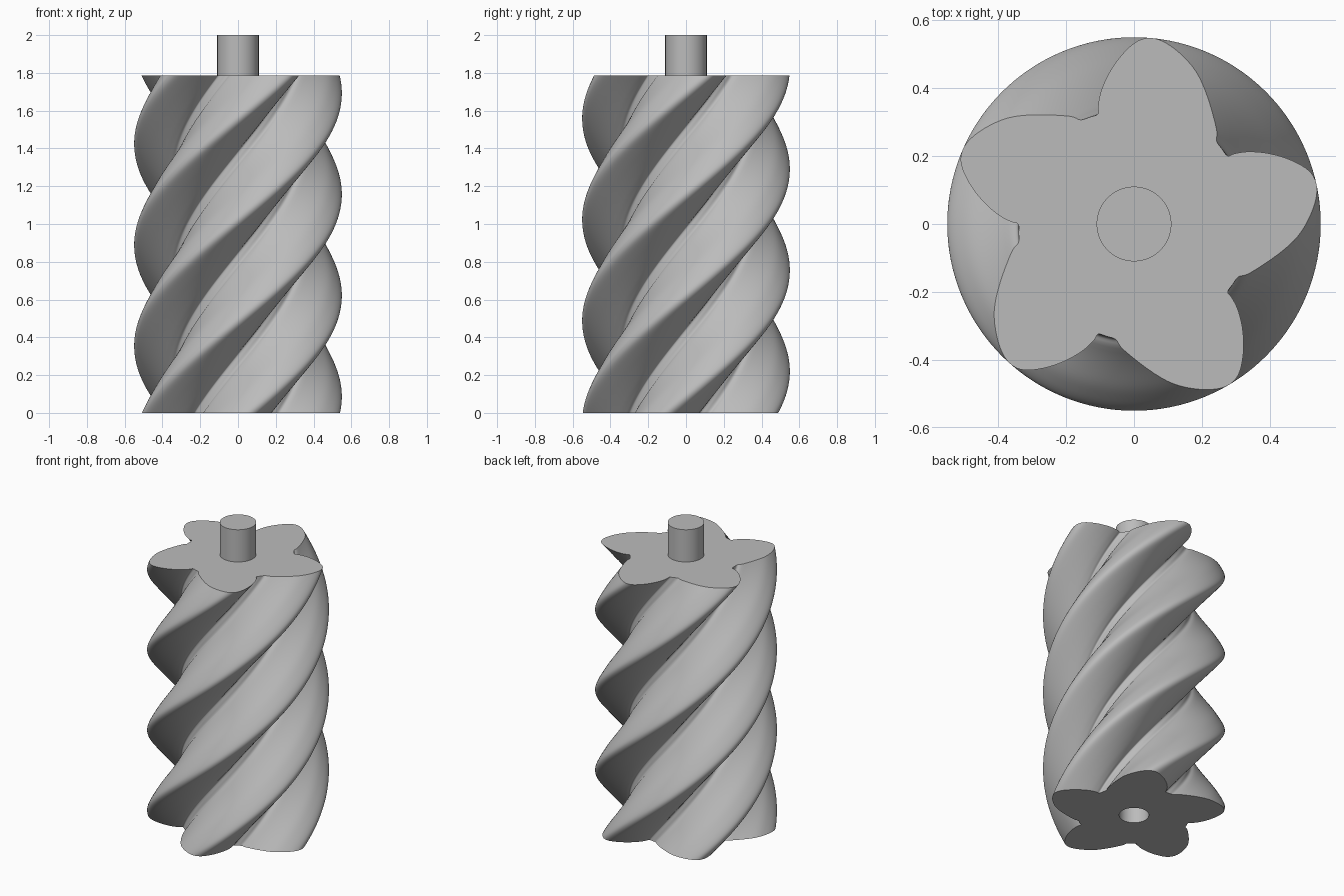
import bpy, bmesh, math
from mathutils import Vector, Matrix

cube = bpy.data.objects.get("Cube")
if cube:
    bpy.data.objects.remove(cube, do_unlink=True)

LOBES = 5
BODY_TOP = 1.785
TWIST = math.radians(240)
LAYERS = 120
HOLE_RADIUS, HOLE_DEPTH = 0.09, 0.21
SHAFT_RADIUS = 0.11

# One asymmetric lobe of the top section, from groove floor to groove floor
LOBE = [(0.276, -0.2), (0.291, -0.177), (0.308, -0.155), (0.34, -0.145),
        (0.423, -0.09), (0.483, -0.035), (0.521, 0.03), (0.538, 0.09),
        (0.532, 0.133), (0.505, 0.165), (0.45, 0.193), (0.39, 0.209),
        (0.335, 0.213), (0.295, 0.207)]

steel = bpy.data.materials.new("steel grey")
steel.use_nodes = True
GREY = (0.5, 0.5, 0.5, 1)
steel.diffuse_color = GREY
steel.node_tree.nodes["Principled BSDF"].inputs["Base Color"].default_value = GREY


def smooth_loop(points, steps):
    """Closed Catmull-Rom curve through the points."""
    out, n = [], len(points)
    for i in range(n):
        a, b, c, d = (points[(i + k) % n] for k in (-1, 0, 1, 2))
        for s in range(steps):
            t = s / steps
            out.append(0.5 * (2 * b + (c - a) * t
                              + (2 * a - 5 * b + 4 * c - d) * t ** 2
                              + (3 * b - a - 3 * c + d) * t ** 3))
    return out


def bridge(bm, low, high):
    n = len(low)
    for i in range(n):
        j = (i + 1) % n
        bm.faces.new((low[i], low[j], high[j], high[i]))


def ring(bm, points, z, angle=0):
    turn = Matrix.Rotation(angle, 2)
    return [bm.verts.new((*(turn @ p), z)) for p in points]


def finish(bm, name):
    bmesh.ops.recalc_face_normals(bm, faces=bm.faces)
    mesh = bpy.data.meshes.new(name)
    bm.to_mesh(mesh)
    bm.free()
    mesh.materials.append(steel)
    obj = bpy.data.objects.new(name, mesh)
    bpy.context.collection.objects.link(obj)
    bpy.ops.object.select_all(action="DESELECT")
    obj.select_set(True)
    bpy.context.view_layer.objects.active = obj
    bpy.ops.object.shade_smooth_by_angle(angle=math.radians(35))


# Full section: the lobe repeated around the axis
section = []
for k in range(LOBES):
    spin = Matrix.Rotation(k * math.tau / LOBES, 2)
    section += [spin @ Vector(p) for p in LOBE]
section = smooth_loop(section, 4)

# Rotor body: the section swept upward with a steady twist
bm = bmesh.new()
rings = []
for i in range(LAYERS + 1):
    t = i / LAYERS
    rings.append(ring(bm, section, BODY_TOP * t, TWIST * (t - 1)))
for low, high in zip(rings, rings[1:]):
    bridge(bm, low, high)
bm.faces.new(rings[-1])

# Underside with a blind centre hole
circle = [p.normalized() * HOLE_RADIUS for p in section]
mouth = ring(bm, circle, 0, -TWIST)
floor = ring(bm, circle, HOLE_DEPTH, -TWIST)
bridge(bm, mouth, rings[0])
bridge(bm, floor, mouth)
bm.faces.new(floor)
finish(bm, "rotor_body")

# Drive shaft on top
bm = bmesh.new()
shaft_bottom = BODY_TOP - 0.02
bmesh.ops.create_cone(bm, cap_ends=True, segments=96, radius1=SHAFT_RADIUS,
                      radius2=SHAFT_RADIUS, depth=2 - shaft_bottom,
                      matrix=Matrix.Translation((0, 0, (2 + shaft_bottom) / 2)))
finish(bm, "drive_shaft")
